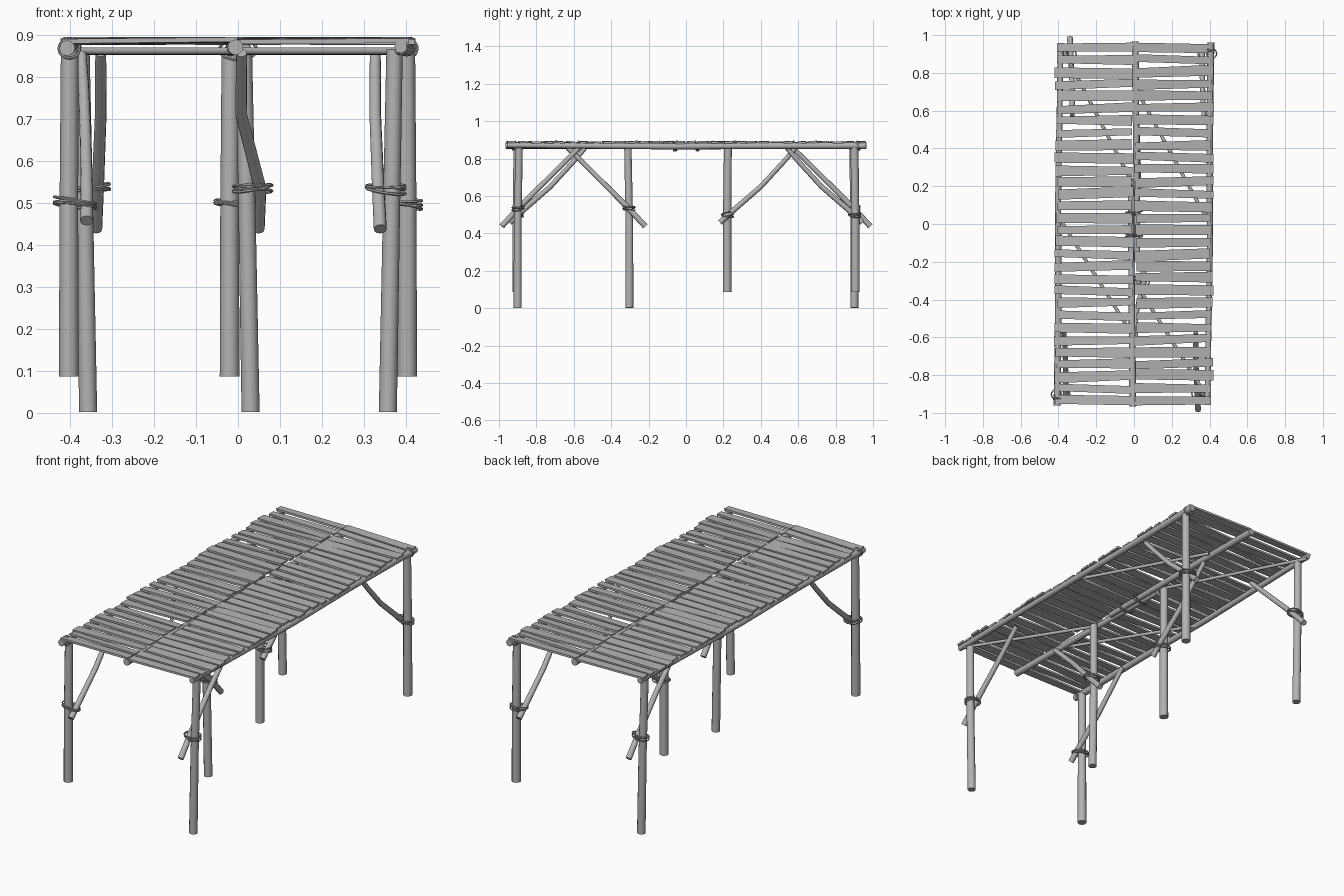
import bpy, bmesh, math, random
from mathutils import Vector, Matrix

random.seed(4)
cube = bpy.data.objects.get("Cube")
if cube:
    bpy.data.objects.remove(cube)

# One weathered grey for everything
wood = bpy.data.materials.new("weathered_grey")
wood.use_nodes = True
GREY = (0.45, 0.45, 0.45, 1)
wood.diffuse_color = GREY
wood.node_tree.nodes["Principled BSDF"].inputs["Base Color"].default_value = GREY


def add(name, mesh, smooth=True):
    obj = bpy.data.objects.new(name, mesh)
    bpy.context.collection.objects.link(obj)
    mesh.materials.clear()
    mesh.materials.append(wood)
    if smooth:
        bpy.ops.object.select_all(action='DESELECT')
        obj.select_set(True)
        bpy.context.view_layer.objects.active = obj
        bpy.ops.object.shade_smooth_by_angle(angle=math.radians(40))
    return obj


def pole(name, points, r0, r1=None, place=Matrix(), res=4, closed=False):
    """Round pole or cord swept along points, tapering from r0 to r1."""
    r1 = r1 or r0
    curve = bpy.data.curves.new(name, 'CURVE')
    curve.dimensions = '3D'
    curve.bevel_depth = 1
    curve.bevel_resolution = res
    curve.use_fill_caps = True
    spline = curve.splines.new('POLY')
    spline.points.add(len(points) - 1)
    spline.use_cyclic_u = closed
    for i, (p, q) in enumerate(zip(spline.points, points)):
        p.co = (*(place @ Vector(q)), 1)
        p.radius = r0 + (r1 - r0) * i / (len(points) - 1)
    temp = bpy.data.objects.new(name + "_path", curve)
    bpy.context.collection.objects.link(temp)
    bpy.context.view_layer.update()
    mesh = bpy.data.meshes.new_from_object(temp.evaluated_get(bpy.context.evaluated_depsgraph_get()))
    bpy.data.objects.remove(temp)
    bpy.data.curves.remove(curve)
    return add(name, mesh)


def lashing(name, center, rx, ry, place=Matrix(), wraps=3, axis='Z'):
    """Loops of cord, each tilted a little differently."""
    turn = Matrix.Rotation(math.pi / 2, 4, 'X') if axis == 'Y' else Matrix()
    for w in range(wraps):
        tx, ty = random.uniform(-.2, .2), random.uniform(-.2, .2)
        loop = []
        for i in range(18):
            a = math.tau * i / 18
            x, y = rx * math.cos(a), ry * math.sin(a)
            v = Vector((x, y, x * tx + y * ty + (w - 1) * .006))
            loop.append(Vector(center) + turn @ v)
        pole(f"{name}_{w + 1}", loop, .0035, place=place, res=1, closed=True)


def placed(x, y, spin=False):
    m = Matrix.Translation((x, y, 0))
    return Matrix.Rotation(math.pi, 4, 'Z') @ m if spin else m


# Straight posts with a bowed brace
for name, place in (("front_right", placed(-.403, -.905)),
                    ("back_left", placed(-.403, -.905, True)),
                    ("middle_back", placed(-.02, .22))):
    pole(name + "_post", [(0, 0, .087), (0, 0, .48), (.002, .004, .865)], .0235, .021, place)
    pole(name + "_brace", [(.042, -.038, .458), (.043, .03, .52), (.04, .18, .65),
                           (.035, .3, .78), (.03, .365, .855)], .0155, .012, place)
    lashing(name + "_lashing", (.015, .003, .5), .05, .032, place)

# Leaning posts with a straight brace
for name, place, lean in (("back_right", placed(-.357, .9), .03),
                          ("front_left", placed(-.357, .9, True), .03),
                          ("middle_front", placed(.03, -.303), -.022)):
    pole(name + "_post", [(0, 0, .002), (-.008, 0, .45), (-.016, -.008, .865)], .0215, .0195, place)
    pole(name + "_brace", [(.018, .085, .438), (.023, -.005, .535), (lean, -.18, .71),
                           (lean, -.33, .858)], .0155, .013, place)
    lashing(name + "_lashing", (.005, -.002, .535), .046, .032, place)

# Long beams and diagonal poles, in half-turn pairs
for side, place in (("right", placed(0, 0)), ("left", placed(0, 0, True))):
    pole(side + "_edge_beam", [(-.407, -.962, .869), (-.4, -.4, .868), (-.402, .1, .865),
                               (-.388, .958, .872)], .0185, .015, place)
    pole(side + "_center_beam", [(-.006, -.965, .871), (-.012, -.4, .87),
                                 (-.018, .17, .864)], .0185, .015, place)
    lashing(side + "_center_lashing", (0, -.06, .865), .045, .024, place, axis='Y')
    lashing(side + "_corner_lashing", (-.402, -.925, .868), .025, .023, place, 2, 'Y')
pole("diagonal_1", [(-.39, .95, .862), (0, .2, .862)], .009)
pole("diagonal_2", [(.04, .66, .862), (.4, 0, .862)], .009)
pole("diagonal_3", [(-.4, .04, .862), (0, -.6, .862)], .009)
pole("diagonal_4", [(0, -.3, .862), (.39, -.92, .862)], .009)


def plank(bm, y, place):
    """Rough split board: its two ends differ in width, height and skew."""
    corners = []
    for x in (.006 + random.uniform(-.008, .008), .415 + random.uniform(-.012, .008)):
        half = random.uniform(.018, .029)
        mid = y + random.uniform(-.01, .01)
        z = .886 + random.uniform(-.003, .003)
        roll = random.uniform(-.002, .002)
        for dy, dz in ((-half, -.0055), (half, -.0055), (half, .0055), (-half, .0055)):
            point = Vector((x, max(-.96, min(.96, mid + dy)), z + dz + math.copysign(roll, dy)))
            corners.append(bm.verts.new(place @ point))
    a, b = corners[:4], corners[4:]
    bm.faces.new(a)
    bm.faces.new(b[::-1])
    for i in range(4):
        j = (i + 1) % 4
        bm.faces.new((a[j], a[i], b[i], b[j]))


# Two rows of deck planks, the second a half-turn of the first
COUNT = 30
state = random.getstate()
for row, place in (("left", placed(0, 0)), ("right", placed(0, 0, True))):
    random.setstate(state)
    bm = bmesh.new()
    for i in range(COUNT):
        plank(bm, -.935 + 1.87 * i / (COUNT - 1), place)
    bmesh.ops.recalc_face_normals(bm, faces=bm.faces)
    mesh = bpy.data.meshes.new(row + "_deck_planks")
    bm.to_mesh(mesh)
    bm.free()
    add(row + "_deck_planks", mesh, smooth=False)
